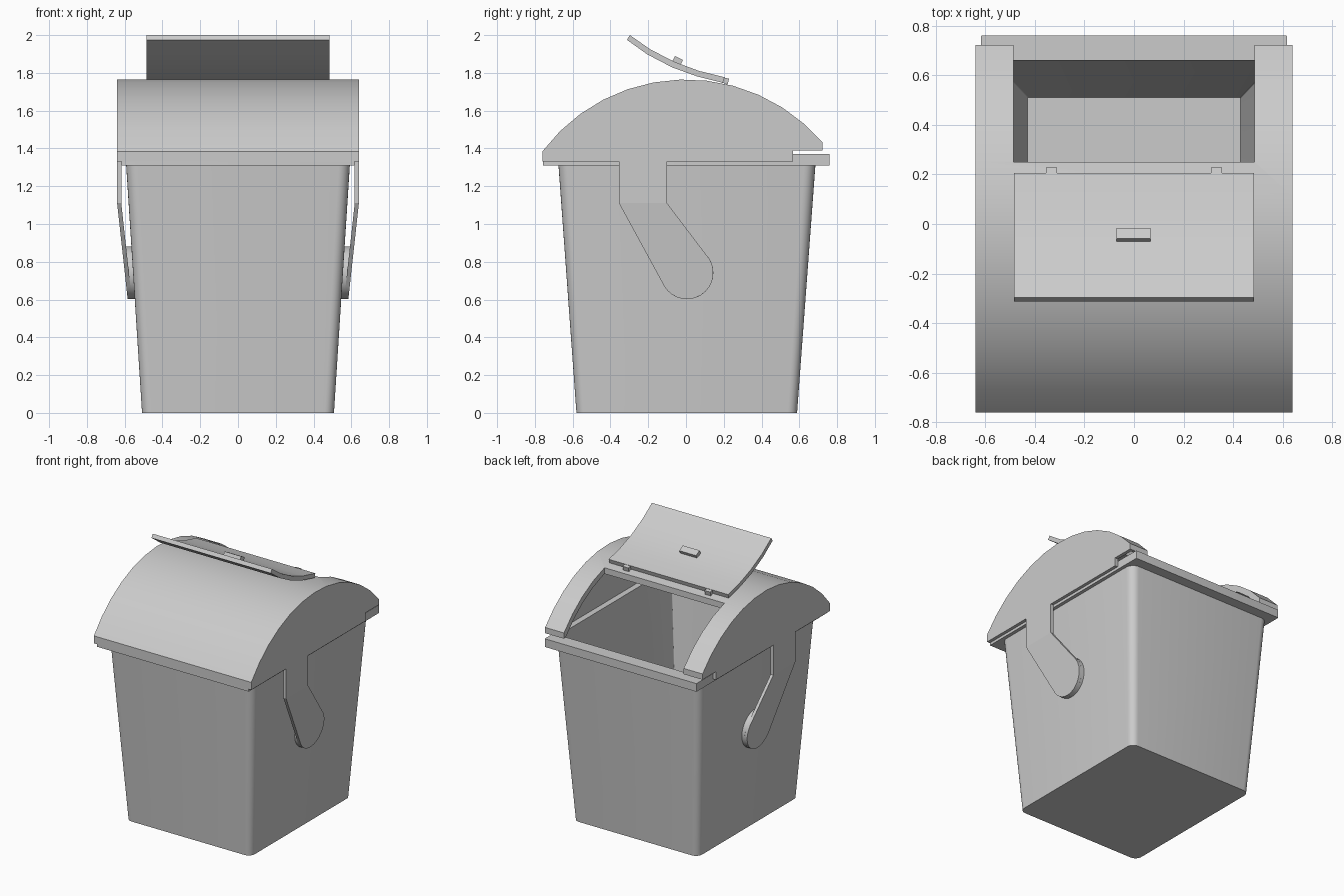
import bpy, bmesh, math

if "Cube" in bpy.data.objects:
    bpy.data.objects.remove(bpy.data.objects["Cube"])


def finish(name, bm, angle=30):
    bmesh.ops.remove_doubles(bm, verts=bm.verts, dist=1e-5)
    bmesh.ops.recalc_face_normals(bm, faces=bm.faces)
    me = bpy.data.meshes.new(name)
    bm.to_mesh(me)
    bm.free()
    ob = bpy.data.objects.new(name, me)
    bpy.context.collection.objects.link(ob)
    smooth(ob, angle)
    return ob


def smooth(ob, angle=30):
    bpy.ops.object.select_all(action='DESELECT')
    ob.select_set(True)
    bpy.context.view_layer.objects.active = ob
    bpy.ops.object.shade_smooth_by_angle(angle=math.radians(angle))


def prism(bm, pts, xa, xb):
    """Extrude a (y, z) outline along x; xa and xb may be functions of z."""
    fa = xa if callable(xa) else lambda z: xa
    fb = xb if callable(xb) else lambda z: xb
    a = [bm.verts.new((fa(z), y, z)) for y, z in pts]
    b = [bm.verts.new((fb(z), y, z)) for y, z in pts]
    faces = [bm.faces.new(a), bm.faces.new(b[::-1])]
    n = len(pts)
    for i in range(n):
        faces.append(bm.faces.new((a[i], a[(i + 1) % n], b[(i + 1) % n], b[i])))
    bmesh.ops.recalc_face_normals(bm, faces=faces)


def ring(bm, hx, y0, y1, z, r, seg=6):
    """Rounded rectangle loop."""
    vs = []
    for sx, yc, a0 in ((1, y1 - r, 0), (-1, y1 - r, 90), (-1, y0 + r, 180), (1, y0 + r, 270)):
        for i in range(seg + 1):
            a = math.radians(a0 + 90 * i / seg)
            vs.append(bm.verts.new((sx * (hx - r) + r * math.cos(a), yc + r * math.sin(a), z)))
    return vs


# Tapered bin body with flange rim and hollow inside
bm = bmesh.new()
rings = [ring(bm, *p) for p in (
    (0.508, -0.58, 0.588, 0, 0.05),
    (0.592, -0.675, 0.685, 1.31, 0.06),
    (0.617, -0.757, 0.76, 1.31, 0.003),
    (0.617, -0.757, 0.76, 1.37, 0.003),
    (0.572, -0.65, 0.66, 1.37, 0.006),
    (0.43, -0.505, 0.51, 0.08, 0.006))]
for a, b in zip(rings, rings[1:]):
    for i in range(len(a)):
        j = (i + 1) % len(a)
        bm.faces.new((a[i], a[j], b[j], b[i]))
bm.faces.new(rings[0])
bm.faces.new(rings[-1])
finish("bin_body", bm)


# Domed lid: arched solid minus its hollow and the rear opening
def arc(r, ya, yb, n=12):
    a0, a1 = math.asin(ya / r), math.asin(yb / r)
    return [(r * math.sin(a0 + (a1 - a0) * i / n),
             0.815 + r * math.cos(a0 + (a1 - a0) * i / n)) for i in range(n + 1)]


bm = bmesh.new()
prism(bm, [(-0.76, 1.33)] + arc(0.95, -0.76, 0.722)
      + [(0.722, 1.39), (0.567, 1.39), (0.567, 1.33)], -0.64, 0.64)
lid = finish("domed_lid", bm)

bm = bmesh.new()
prism(bm, [(-0.705, 1.2)] + arc(0.908, -0.705, 0.70) + [(0.70, 1.2)], -0.615, 0.615)
hollow = finish("lid_hollow_cutter", bm)
bm = bmesh.new()
prism(bm, [(0.25, 1.0), (1.0, 1.0), (1.0, 2.2), (0.25, 2.2)], -0.487, 0.487)
opening = finish("lid_opening_cutter", bm)

for cutter in (hollow, opening):
    cutter.hide_render = True
    m = lid.modifiers.new("cut", 'BOOLEAN')
    m.operation = 'DIFFERENCE'
    m.solver = 'EXACT'
    m.object = cutter
    bpy.ops.object.select_all(action='DESELECT')
    bpy.context.view_layer.objects.active = lid
    lid.select_set(True)
    lid.modifiers.move(len(lid.modifiers) - 1, 0)
    bpy.ops.object.modifier_apply(modifier=m.name)
    bpy.data.objects.remove(cutter)
smooth(lid)


# Side arms that carry the lid, each ending in a round pivot
def arm_x(z):
    return 0.64 - max(0, 1.11 - z) * 0.11


CY, CZ, R = 0.005, 0.742, 0.14
foot = [(CY + R * math.cos(math.radians(a)), CZ + R * math.sin(math.radians(a)))
        for a in range(45, -151, -13)]
for side, s in (("right", 1), ("left", -1)):
    bm = bmesh.new()
    outer, inner = (lambda z: s * arm_x(z)), (lambda z: s * (arm_x(z) - 0.022))
    prism(bm, [(-0.355, 1.335), (-0.10, 1.335), (-0.10, 1.11), (-0.355, 1.11)], outer, inner)
    prism(bm, [(-0.355, 1.11), (-0.10, 1.11)] + foot, outer, inner)
    finish(side + "_lid_arm", bm)
    bm = bmesh.new()
    disc = [(CY + R * math.cos(i * math.pi / 14), CZ + R * math.sin(i * math.pi / 14))
            for i in range(28)]
    prism(bm, disc, lambda z: s * (arm_x(z) - 0.021), s * 0.54)
    finish(side + "_pivot_boss", bm)

# Raised curved flap
top = [(-0.297, 2.0), (-0.19, 1.925), (-0.06, 1.858), (0.07, 1.81), (0.205, 1.777)]
low = [(0.195, 1.747), (0.06, 1.781), (-0.073, 1.829), (-0.205, 1.898), (-0.313, 1.975)]
bm = bmesh.new()
prism(bm, top + low, -0.485, 0.485)
finish("flap", bm)

# Flap handle
bm = bmesh.new()
prism(bm, [(-0.073, 1.86), (-0.058, 1.89), (-0.016, 1.868), (-0.03, 1.84)], -0.07, 0.066)
finish("flap_handle", bm)

# Flap hinges
for side, s in (("right", 1), ("left", -1)):
    bm = bmesh.new()
    prism(bm, [(0.19, 1.75), (0.19, 1.778), (0.228, 1.769), (0.22, 1.738)], s * 0.31, s * 0.356)
    finish(side + "_flap_hinge", bm)
